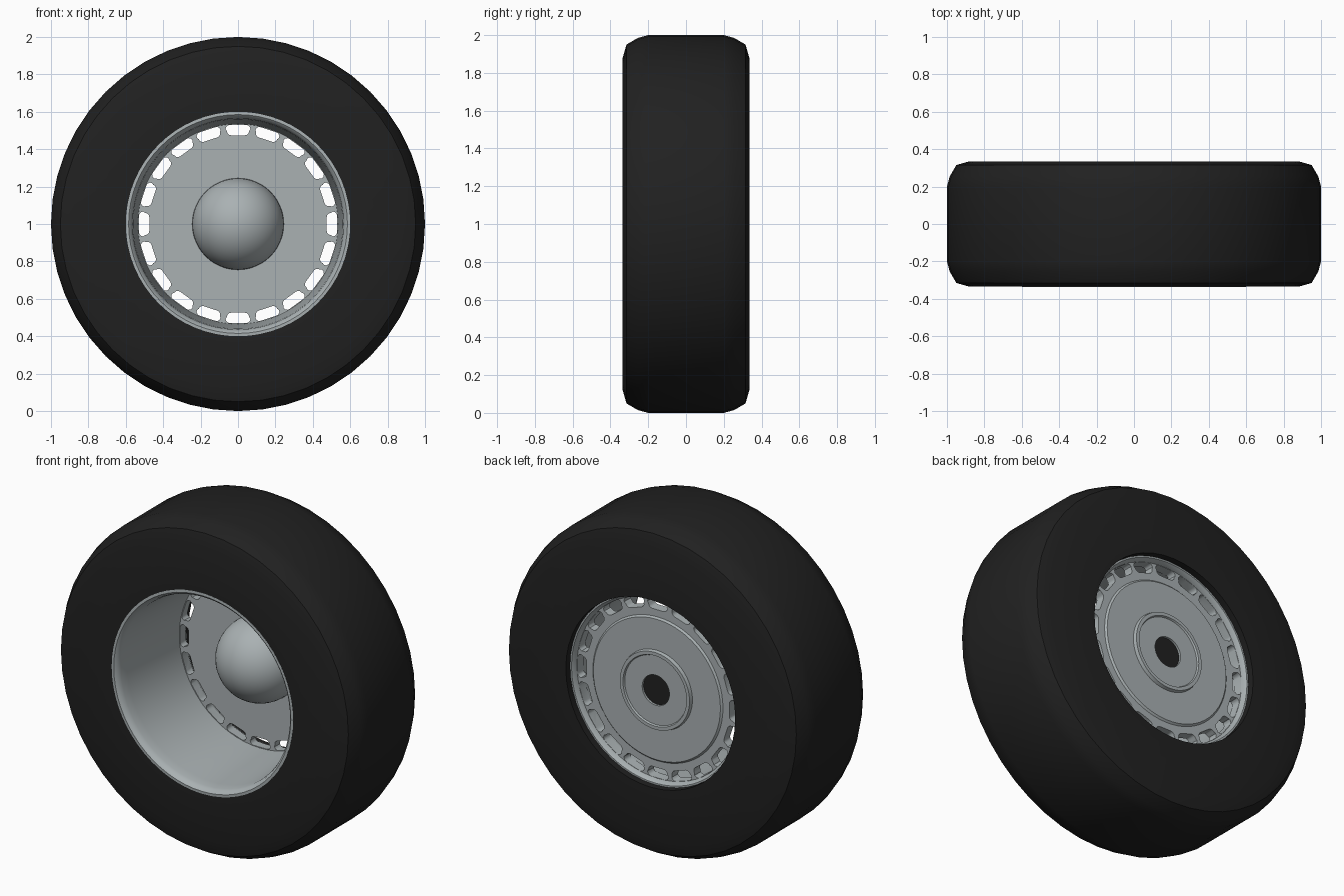
import bpy, bmesh
from math import pi, sin, cos, radians
from mathutils import Matrix, Vector

cube = bpy.data.objects.get("Cube")
if cube:
    bpy.data.objects.remove(cube)

AXLE = Vector((0, 0, 1))


def material(name, color):
    m = bpy.data.materials.new(name)
    m.use_nodes = True
    m.diffuse_color = (*color, 1)
    m.node_tree.nodes["Principled BSDF"].inputs["Base Color"].default_value = (*color, 1)
    return m


rubber = material("black rubber", (0.015, 0.015, 0.015))
metal = material("grey metal", (0.40, 0.44, 0.45))


def finish(bm, name, mat):
    bmesh.ops.recalc_face_normals(bm, faces=bm.faces)
    mesh = bpy.data.meshes.new(name)
    bm.to_mesh(mesh)
    bm.free()
    mesh.materials.append(mat)
    obj = bpy.data.objects.new(name, mesh)
    bpy.context.collection.objects.link(obj)
    return obj


def smooth(obj, angle=42):
    bpy.ops.object.select_all(action="DESELECT")
    obj.select_set(True)
    bpy.context.view_layer.objects.active = obj
    bpy.ops.object.shade_smooth_by_angle(angle=radians(angle))


def lathe(name, profile, mat, steps=48, closed=True):
    """Turn a (radius, y) profile around the axle."""
    bm = bmesh.new()
    verts = [bm.verts.new((r, y, 1)) for r, y in profile]
    edges = [bm.edges.new(pair) for pair in zip(verts, verts[1:])]
    if closed:
        edges.append(bm.edges.new((verts[-1], verts[0])))
    bmesh.ops.spin(bm, geom=verts + edges, cent=AXLE, axis=(0, 1, 0),
                   angle=2 * pi, steps=steps, use_merge=True)
    bmesh.ops.remove_doubles(bm, verts=bm.verts, dist=0.0005)
    bmesh.ops.dissolve_degenerate(bm, edges=bm.edges, dist=0.0005)
    return finish(bm, name, mat)


# Tyre: flat tread, rounded shoulders, flat side walls
shoulder = [(0.88, 0.335), (0.95, 0.315), (0.985, 0.255), (1.0, 0.2)]
tyre = lathe("tyre", [(0.59, -0.335)] + [(r, -y) for r, y in shoulder]
             + shoulder[::-1] + [(0.56, 0.335), (0.56, 0.27), (0.59, -0.28)], rubber)
smooth(tyre)

# Rim: rolled front lip, tapering barrel, thin rear flange
rim = lathe("rim", [(0.60, -0.336), (0.585, -0.337), (0.572, -0.325), (0.564, -0.30),
                    (0.56, -0.25), (0.535, 0.20), (0.535, 0.27), (0.55, 0.295),
                    (0.565, 0.295), (0.57, 0.2), (0.60, -0.28)], metal, 64)
smooth(rim)

# Wheel disc: stepped rear face with a raised hub ring and a centre recess
disc = lathe("wheel_disc", [(0, 0.21), (0.545, 0.21), (0.545, 0.265), (0.43, 0.265),
                            (0.42, 0.275), (0.235, 0.275), (0.23, 0.295), (0.21, 0.295),
                            (0.205, 0.285), (0.09, 0.285), (0.09, 0.265), (0, 0.265)],
             metal, 64, closed=False)

# Ring of rounded slots cut through the disc
SLOTS = 20
bm = bmesh.new()
for i in range(SLOTS):
    loops = []
    for y, grow in ((0.18, 0), (0.30, 0.006)):
        loop = []
        for cx, cz in ((1, 1), (-1, 1), (-1, -1), (1, -1)):
            start = {(1, 1): 0, (-1, 1): 1, (-1, -1): 2, (1, -1): 3}[cx, cz] * pi / 2
            for k in range(4):
                a = start + k * pi / 6
                half = 0.045 if cz > 0 else 0.038
                rad = 0.02 + grow
                loop.append(bm.verts.new((cx * half + rad * cos(a), y,
                                          0.502 + cz * 0.006 + rad * sin(a))))
        loops.append(loop)
    n = len(loops[0])
    bm.faces.new(loops[0])
    bm.faces.new(loops[1])
    for k in range(n):
        j = (k + 1) % n
        bm.faces.new((loops[0][k], loops[0][j], loops[1][j], loops[1][k]))
    turn = Matrix.Translation(AXLE) @ Matrix.Rotation(2 * pi * i / SLOTS, 4, "Y")
    bmesh.ops.transform(bm, matrix=turn, verts=loops[0] + loops[1])
cutter = finish(bm, "slot_cutter", metal)
cutter.hide_render = True

cut = disc.modifiers.new("slots", "BOOLEAN")
cut.operation = "DIFFERENCE"
cut.solver = "EXACT"
cut.object = cutter
bpy.context.view_layer.objects.active = disc
bpy.ops.object.modifier_apply(modifier=cut.name)
bpy.data.objects.remove(cutter)
smooth(disc, 32)

# Domed hub cap on the front of the disc
R = 0.245
dome = lathe("hub_dome", [(R * cos(a), 0.212 - R * sin(a))
                          for a in (k * pi / 24 for k in range(13))], metal, 48, closed=False)
smooth(dome)

# Dark axle bore at the rear
bore = lathe("axle_bore", [(0, 0.272), (0.09, 0.272), (0.09, 0.264), (0, 0.264)],
             rubber, 32, closed=False)
smooth(bore)
